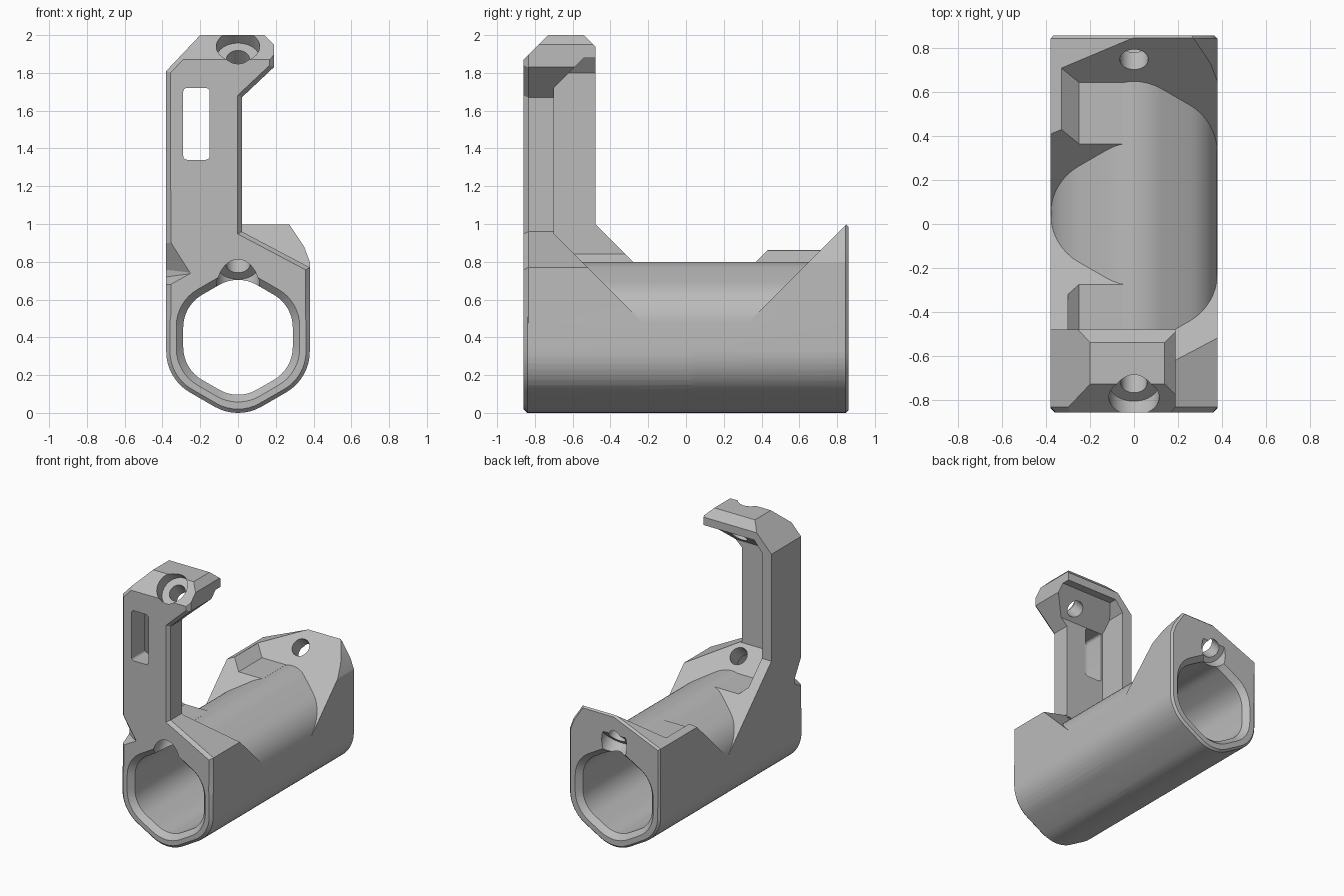
import bpy, bmesh, math
from mathutils import Vector

cube = bpy.data.objects.get("Cube")
if cube:
    bpy.data.objects.remove(cube, do_unlink=True)

grey = bpy.data.materials.new("plain grey")
grey.use_nodes = True
grey.diffuse_color = (0.5, 0.5, 0.5, 1)
grey.node_tree.nodes["Principled BSDF"].inputs["Base Color"].default_value = (0.5, 0.5, 0.5, 1)


def make(name, bm):
    bmesh.ops.recalc_face_normals(bm, faces=bm.faces)
    mesh = bpy.data.meshes.new(name)
    bm.to_mesh(mesh)
    bm.free()
    mesh.materials.append(grey)
    ob = bpy.data.objects.new(name, mesh)
    bpy.context.collection.objects.link(ob)
    return ob


def loft(name, rings, chamfer_first=0, chamfer_last=0):
    """Skin a list of equal rings; the end caps may be chamfered."""
    bm = bmesh.new()
    loops = [[bm.verts.new(p) for p in ring] for ring in rings]
    n = len(loops[0])
    for a, b in zip(loops, loops[1:]):
        for i in range(n):
            bm.faces.new((a[i], a[(i + 1) % n], b[(i + 1) % n], b[i]))
    caps = [bm.faces.new(loops[0]), bm.faces.new(loops[-1])]
    bmesh.ops.recalc_face_normals(bm, faces=bm.faces)
    for cap, c in zip(caps, (chamfer_first, chamfer_last)):
        if c:
            bmesh.ops.inset_individual(bm, faces=[cap], thickness=c, depth=c)
    return make(name, bm)


def along_y(name, pts, lo, hi, c_lo=0, c_hi=0):
    ends = (lo + c_lo, hi - c_hi)
    return loft(name, [[(x, y, z) for x, z in pts] for y in ends], c_lo, c_hi)


def along_x(name, pts, lo, hi):
    return loft(name, [[(x, y, z) for y, z in pts] for x in (lo, hi)])


def hexagon(apothem, r, steps=8):
    """Rounded hexagon with points up and down."""
    pts = []
    d = (apothem - r) / math.cos(math.pi / 6)
    for k in range(6):
        mid = math.radians(30 + 60 * k)
        for i in range(steps + 1):
            a = mid + math.radians(-30 + 60 * i / steps)
            pts.append((d * math.cos(mid) + r * math.cos(a),
                        0.4 + d * math.sin(mid) + r * math.sin(a)))
    return pts


def boolean(target, tool, op):
    mod = target.modifiers.new(op, 'BOOLEAN')
    mod.operation = op
    mod.solver = 'EXACT'
    mod.object = tool
    bpy.context.view_layer.objects.active = target
    bpy.ops.object.modifier_apply(modifier=mod.name)
    bpy.data.objects.remove(tool, do_unlink=True)


def drill(target, y, z, dy, t0, t1, r):
    """Slanted round hole at x = 0, running down at 45 degrees."""
    d = Vector((0, dy, -1)).normalized()
    bm = bmesh.new()
    bmesh.ops.create_cone(bm, cap_ends=True, segments=40, radius1=r, radius2=r, depth=t1 - t0)
    bm.transform(d.to_track_quat('Z', 'Y').to_matrix().to_4x4())
    bmesh.ops.translate(bm, verts=bm.verts, vec=Vector((0, y, z)) + d * (t0 + t1) / 2)
    boolean(target, make("drill", bm), 'DIFFERENCE')


outer = hexagon(0.38, 0.25)
lower = [p for p in outer if p[1] < 0.4]

# Hexagonal tube
body = along_y("tube_bracket", outer, -0.86, 0.86, 0.02, 0.03)

# Front arm with hooked top and sloped foot
arm = along_y("front_arm", lower + [
    (0.38, 0.77), (0.02, 0.96), (0.02, 1.67), (0.19, 1.83), (0.19, 1.95), (0.14, 2.0),
    (-0.2, 2.0), (-0.38, 1.81)], -0.86, 0.1, 0.025)
boolean(arm, along_x("arm_side_shape", [
    (-0.9, -0.1), (-0.9, 1.83), (-0.73, 2.0), (-0.73, 2.1), (-0.54, 2.1), (-0.54, 2.0),
    (-0.48, 1.94), (-0.48, 1.0), (0.05, 0.47), (0.05, -0.1)], -1, 1), 'INTERSECT')
pocket = along_x("arm_pocket", [
    (-0.70, 0.95), (-0.70, 1.72), (-0.54, 1.88), (0.2, 1.88), (0.2, 0.05)], -0.6, 0.9)
boolean(pocket, along_y("pocket_shape", [
    (1, 0), (0.1, 0.5), (-0.05, 0.795), (-0.25, 0.795), (-0.30, 0.84), (-0.30, 1.80),
    (-0.22, 1.9), (1, 1.9)], -1, 1), 'INTERSECT')
boolean(arm, pocket, 'DIFFERENCE')

# Rear flange with sloped face and low left wall
flange = along_y("rear_flange", lower + [
    (0.38, 0.80), (0.35, 0.88), (0.27, 1.0), (0, 1.0), (-0.38, 0.84)], 0.0, 0.86, 0, 0.015)
boolean(flange, along_x("flange_side_shape", [
    (-0.1, -0.1), (-0.1, 0.33), (0.7, 1.13), (0.9, 1.13), (0.9, -0.1)], -1, 1), 'INTERSECT')
pocket = along_x("flange_pocket", [(-0.1, 0.05), (0.95, 1.10), (-0.1, 1.10)], -0.6, 0.9)
boolean(pocket, along_y("pocket_shape", [
    (1, 0), (0.1, 0.5), (-0.05, 0.795), (-0.25, 0.795), (-0.33, 0.86), (-0.33, 1.2),
    (1, 1.2)], -1, 1), 'INTERSECT')
boolean(flange, pocket, 'DIFFERENCE')

boolean(body, arm, 'UNION')
boolean(body, flange, 'UNION')

# Bore with flared lips
bore = hexagon(0.29, 0.2)
rings = []
for y, s in ((-0.88, 1.19), (-0.82, 1), (0.82, 1), (0.88, 1.19)):
    rings.append([(x * s, y, 0.4 + (z - 0.4) * s) for x, z in bore])
boolean(body, loft("bore", rings), 'DIFFERENCE')

# Slanted screw holes, each with a wider counterbore
drill(body, -0.63, 0.88, -1, -0.15, 0.3, 0.065)
drill(body, -0.63, 0.88, -1, 0.13, 0.45, 0.115)
drill(body, 0.75, 0.90, 1, -0.15, 0.3, 0.065)
drill(body, 0.75, 0.90, 1, 0.11, 0.4, 0.105)
drill(body, -0.79, 1.94, 1, -0.1, 0.4, 0.06)
drill(body, -0.79, 1.94, 1, -0.25, 0.09, 0.115)

# Strap slot with rounded corners
slot = []
for k, (x, z) in enumerate(((-0.17, 1.70), (-0.27, 1.70), (-0.27, 1.36), (-0.17, 1.36))):
    for i in range(5):
        a = math.radians(90 * k + 22.5 * i)
        slot.append((x + 0.02 * math.cos(a), z + 0.02 * math.sin(a)))
boolean(body, along_y("slot", slot, -0.95, -0.4), 'DIFFERENCE')

# Wedge notch at the front left of the foot
bm = bmesh.new()
for p in ((-0.37, -0.88, 0.96), (-0.23, -0.88, 0.74), (-0.40, -0.88, 0.645),
          (-0.40, -0.88, 0.96), (-0.40, -0.74, 0.76), (-0.38, -0.76, 0.72)):
    bm.verts.new(p)
bmesh.ops.convex_hull(bm, input=bm.verts)
boolean(body, make("notch", bm), 'DIFFERENCE')

# Smooth rounded parts, keep edges sharp
bpy.ops.object.select_all(action='DESELECT')
body.select_set(True)
bpy.context.view_layer.objects.active = body
bpy.ops.object.shade_smooth_by_angle(angle=math.radians(20))
